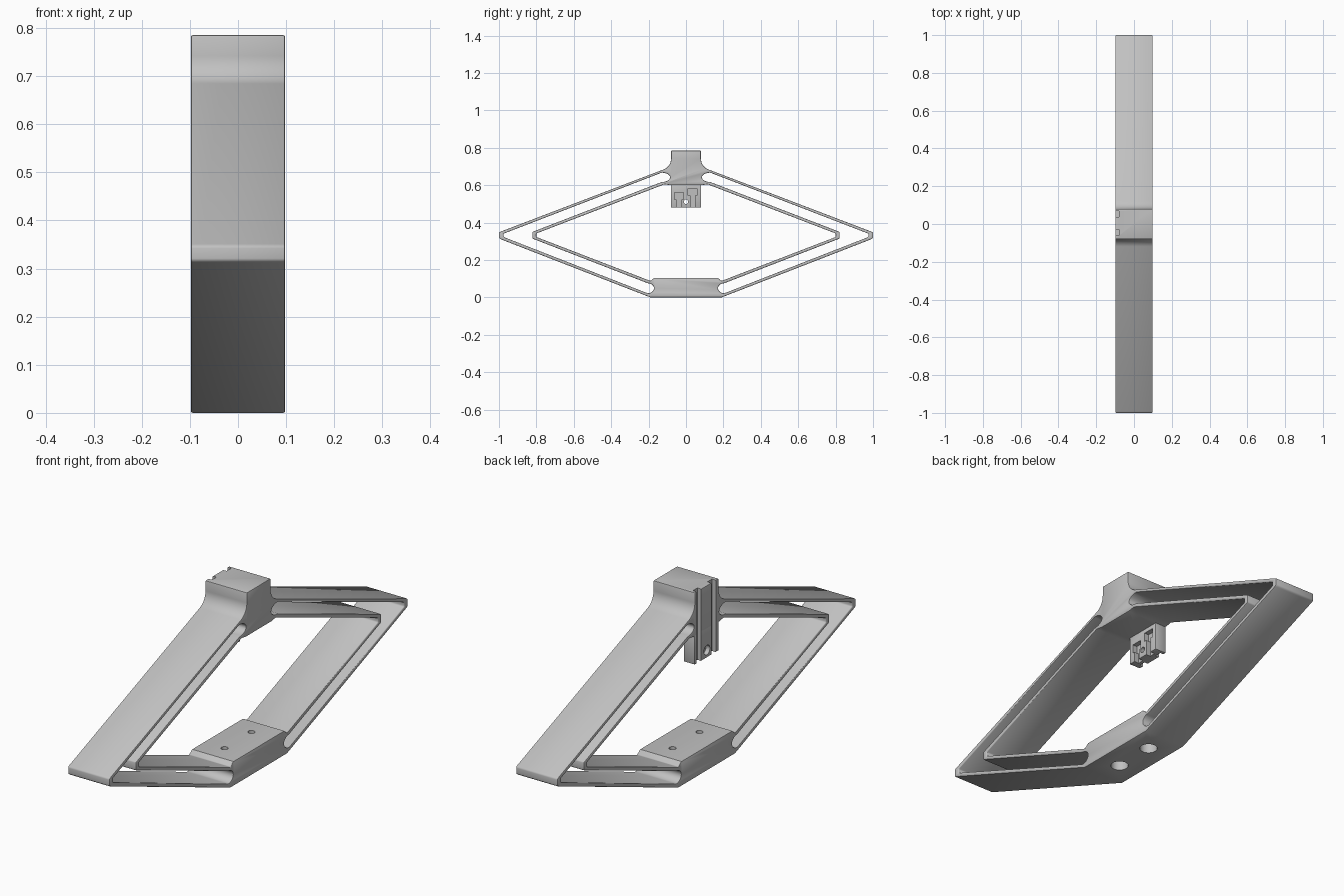
import bpy
import bmesh
import math
from mathutils import Matrix

cube = bpy.data.objects.get("Cube")
if cube:
    bpy.data.objects.remove(cube, do_unlink=True)

HALF = 0.098

grey = bpy.data.materials.new("light grey")
grey.use_nodes = True
grey.diffuse_color = (0.53, 0.53, 0.53, 1)
grey.node_tree.nodes["Principled BSDF"].inputs["Base Color"].default_value = (0.53, 0.53, 0.53, 1)


def finish(bm, name):
    bmesh.ops.recalc_face_normals(bm, faces=bm.faces)
    mesh = bpy.data.meshes.new(name)
    bm.to_mesh(mesh)
    bm.free()
    mesh.materials.append(grey)
    ob = bpy.data.objects.new(name, mesh)
    bpy.context.collection.objects.link(ob)
    return ob


def prism(name, pts, x0=-HALF, x1=HALF):
    """Extrude a (y, z) outline along x."""
    bm = bmesh.new()
    face = bm.faces.new([bm.verts.new((x0, y, z)) for y, z in pts])
    new = bmesh.ops.extrude_face_region(bm, geom=[face])["geom"]
    bmesh.ops.translate(bm, vec=(x1 - x0, 0, 0),
                        verts=[v for v in new if isinstance(v, bmesh.types.BMVert)])
    return finish(bm, name)


def box(name, x0, x1, y0, y1, z0, z1):
    return prism(name, [(y0, z0), (y1, z0), (y1, z1), (y0, z1)], x0, x1)


def cylinder(name, centre, radius, depth, axis="Z"):
    bm = bmesh.new()
    turn = Matrix.Rotation(math.pi / 2, 4, "Y") if axis == "X" else Matrix()
    bmesh.ops.create_cone(bm, cap_ends=True, segments=32, radius1=radius, radius2=radius,
                          depth=depth, matrix=Matrix.Translation(centre) @ turn)
    return finish(bm, name)


def arc(cy, cz, ry, rz, start, end, steps=12):
    """Points on an ellipse, angles in degrees."""
    angles = [math.radians(start + (end - start) * i / steps) for i in range(steps + 1)]
    return [(cy + ry * math.cos(a), cz + rz * math.sin(a)) for a in angles]


def mirrored(half):
    """Close a half outline across y = 0."""
    return half + [(-y, z) for y, z in reversed(half)]


def cut(ob, cutters):
    for c in cutters:
        c.hide_render = True
        mod = ob.modifiers.new("cut", "BOOLEAN")
        mod.operation = "DIFFERENCE"
        mod.solver = "EXACT"
        mod.object = c


def bevel(ob, width):
    mod = ob.modifiers.new("soft edges", "BEVEL")
    mod.width = width
    mod.segments = 2
    mod.limit_method = "ANGLE"
    mod.angle_limit = math.radians(40)


def bake(ob):
    """Apply the modifiers and shade smooth with sharp edges."""
    bpy.context.view_layer.update()
    graph = bpy.context.evaluated_depsgraph_get()
    mesh = bpy.data.meshes.new_from_object(ob.evaluated_get(graph))
    ob.modifiers.clear()
    ob.data = mesh
    bpy.ops.object.select_all(action="DESELECT")
    ob.select_set(True)
    bpy.context.view_layer.objects.active = ob
    bpy.ops.object.shade_smooth_by_angle(angle=math.radians(35))


# Frame: diamond outline with the head block and the flat base
outline = [(0.19, 0), (0.993, 0.312), (1, 0.317), (1, 0.346), (0.993, 0.351)]
outline += arc(0.142, 0.742, 0.062, 0.062, 249, 180) + [(0.08, 0.785)]
frame = prism("flexure_frame", mirrored(outline))

# Central window and the two chevron gaps between the thin blades
window = prism("window_cutter", mirrored(
    [(0.17, 0.104), (0.19, 0.088), (0.80, 0.323), (0.80, 0.342), (0.115, 0.605), (0.085, 0.6)]),
    -0.2, 0.2)
gap = [(0.822, 0.35)] + arc(0.13, 0.642, 0.045, 0.025, 270, 90)
gap += [(0.975, 0.341), (0.975, 0.323)] + arc(0.205, 0.049, 0.034, 0.027, 270, 90) + [(0.822, 0.315)]
gaps = [prism("gap_cutter", [(s * y, z) for y, z in gap], -0.2, 0.2) for s in (1, -1)]
cut(frame, [window] + gaps)
bevel(frame, 0.004)

# Base bolt holes with wide counterbores underneath
holes = []
for y in (-0.09, 0.09):
    holes.append(cylinder("bolt_cutter", (0, y, 0.05), 0.014, 0.3))
    holes.append(cylinder("counterbore_cutter", (0, y, 0), 0.035, 0.13))

# Vertical rail channels down the side of the head and tab
channels = []
for y in (-0.045, 0.053):
    channels.append(box("channel_cutter", -0.2, -0.08, y - 0.015, y + 0.015, 0.4, 0.9))
cut(frame, holes + channels)

# Mounting tab hanging below the head
tab = box("mounting_tab", -HALF, -0.045, -0.081, 0.081, 0.48, 0.61)
bevel(tab, 0.003)
pockets = []
for y, z in ((-0.037, 0.542), (0.036, 0.564)):
    pockets.append(box("pocket_cutter", -0.066, 0, y - 0.024, y + 0.024, z - 0.019, z + 0.019))
    pockets.append(box("leg_cutter", -0.066, 0, y - 0.013, y + 0.013, 0.4, z))
pin = cylinder("pin_cutter", (-0.07, 0, 0.512), 0.012, 0.2, "X")
sink = cylinder("pin_counterbore_cutter", (-0.1, 0, 0.512), 0.02, 0.04, "X")
cut(tab, channels + pockets + [pin, sink])

bake(frame)
bake(tab)

# Cutters are no longer needed
for c in [window, pin, sink] + gaps + holes + channels + pockets:
    bpy.data.objects.remove(c, do_unlink=True)
